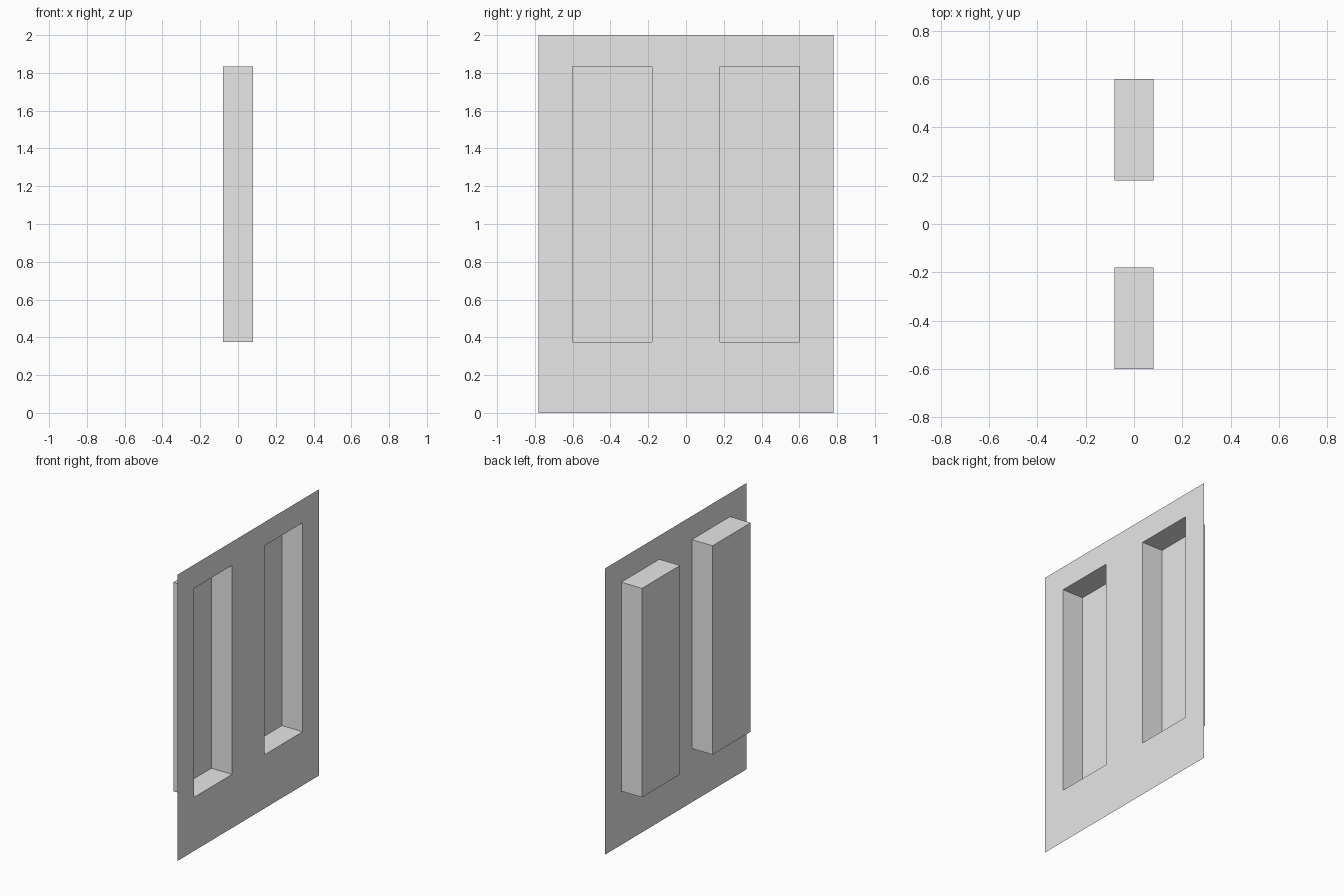
import bpy
import bmesh

cube = bpy.data.objects.get("Cube")
if cube:
    bpy.data.objects.remove(cube, do_unlink=True)

# Plain grey material
grey = bpy.data.materials.new("light_grey")
grey.use_nodes = True
colour = (0.8, 0.8, 0.8, 1)
grey.diffuse_color = colour
grey.node_tree.nodes["Principled BSDF"].inputs["Base Color"].default_value = colour

# Thin sheet, split where the two recesses begin and end
half_depth = 0.08
y_lines = [-0.78, -0.60, -0.18, 0.18, 0.60, 0.78]
z_lines = [0, 0.375, 1.835, 2]

bm = bmesh.new()
rows = [[bm.verts.new((half_depth, y, z)) for y in y_lines] for z in z_lines]
recesses = []
for r in range(len(z_lines) - 1):
    for c in range(len(y_lines) - 1):
        low, high = rows[r], rows[r + 1]
        face = bm.faces.new((low[c], low[c + 1], high[c + 1], high[c]))
        if r == 1 and c in (1, 3):
            recesses.append(face)

# Push both recesses through the sheet as open boxes
floors = bmesh.ops.extrude_discrete_faces(bm, faces=recesses)["faces"]
floor_verts = list({v for f in floors for v in f.verts})
bmesh.ops.translate(bm, verts=floor_verts, vec=(-2 * half_depth, 0, 0))

mesh = bpy.data.meshes.new("recessed_panel")
bm.to_mesh(mesh)
bm.free()
mesh.materials.append(grey)
panel = bpy.data.objects.new("recessed_panel", mesh)
bpy.context.collection.objects.link(panel)
